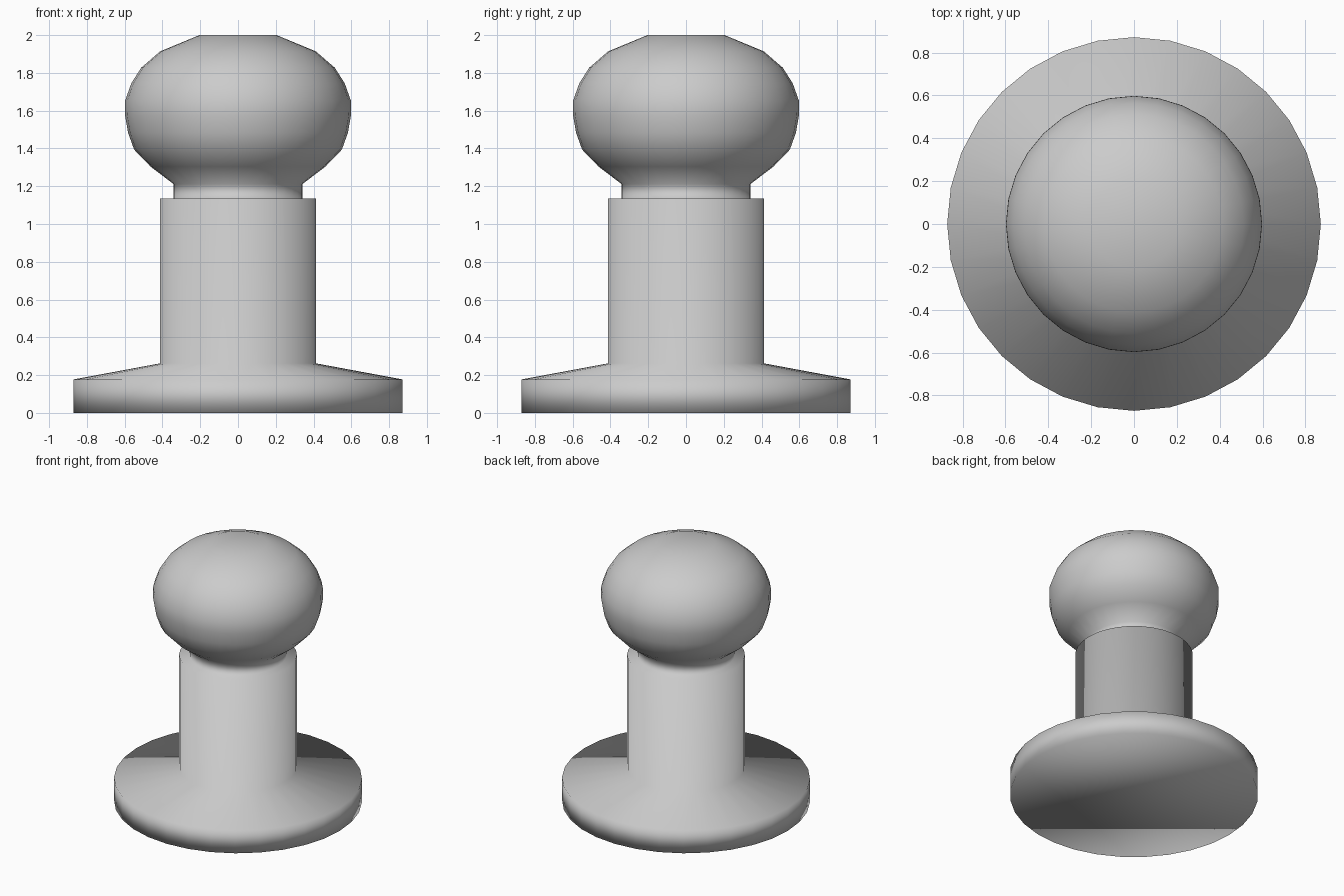
import bpy, bmesh, math

if "Cube" in bpy.data.objects:
    bpy.data.objects.remove(bpy.data.objects["Cube"])

SIDES = 32

# Half-profiles (radius, z), from bottom to top
BASE = [(0.872, 0.0), (0.872, 0.177)]
SHAFT = [(0.414, 0.262), (0.414, 1.135)]
NECK = [(0.342, 1.135), (0.342, 1.212)]
HEAD = [(0.463, 1.304), (0.55, 1.394), (0.582, 1.483), (0.598, 1.575),
        (0.597, 1.655), (0.565, 1.745), (0.512, 1.828), (0.412, 1.914),
        (0.204, 2.0)]


def lathe(name, profile, sides):
    """Revolve a half-profile around z, closing both ends with flat caps."""
    bm = bmesh.new()
    rings = []
    for r, z in profile:
        rings.append([bm.verts.new((r * math.cos(2 * math.pi * i / sides),
                                    r * math.sin(2 * math.pi * i / sides), z))
                      for i in range(sides)])
    for lo, hi in zip(rings, rings[1:]):
        for i in range(sides):
            j = (i + 1) % sides
            bm.faces.new((lo[i], lo[j], hi[j], hi[i]))
    bm.faces.new(rings[0][::-1])
    bm.faces.new(rings[-1])
    for f in bm.faces:
        f.smooth = True
    mesh = bpy.data.meshes.new(name)
    bm.to_mesh(mesh)
    bm.free()
    obj = bpy.data.objects.new(name, mesh)
    bpy.context.collection.objects.link(obj)
    return obj


# One continuous turned piece: base flange, shaft, neck and rounded head
lathe("turned_knob", BASE + SHAFT + NECK + HEAD, SIDES)
